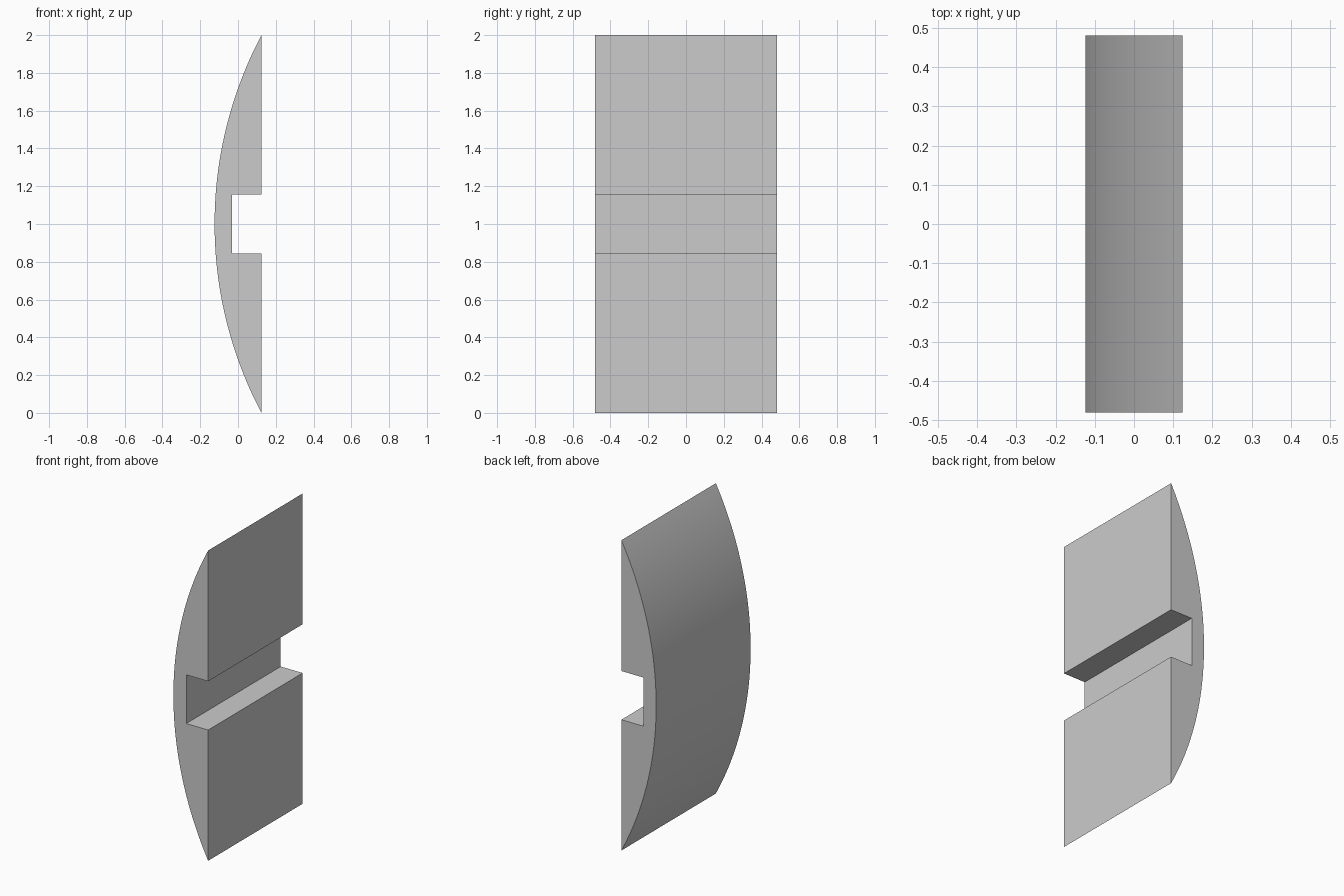
import bpy
import bmesh
import math
from mathutils import Vector

cube = bpy.data.objects.get("Cube")
if cube:
    bpy.data.objects.remove(cube, do_unlink=True)

HALF_X, HALF_Y, HALF_Z = 0.124, 0.481, 1.0
SLOT_HALF, SLOT_X = 0.157, -0.032
SEGMENTS = 64

# Plain grey material
grey = bpy.data.materials.new("light_grey")
grey.use_nodes = True
colour = (0.6, 0.6, 0.6, 1.0)
grey.diffuse_color = colour
grey.node_tree.nodes["Principled BSDF"].inputs["Base Color"].default_value = colour

# Profile: a circular arc on the right, a flat slotted face on the left
sagitta = 2 * HALF_X
radius = (HALF_Z ** 2 + sagitta ** 2) / (2 * sagitta)
sweep = math.asin(HALF_Z / radius)
profile = []
for i in range(SEGMENTS + 1):
    a = sweep * (2 * i / SEGMENTS - 1)
    profile.append((radius - HALF_X - radius * math.cos(a), 1 + radius * math.sin(a)))
profile += [(HALF_X, 1 + SLOT_HALF), (SLOT_X, 1 + SLOT_HALF),
            (SLOT_X, 1 - SLOT_HALF), (HALF_X, 1 - SLOT_HALF)]

# Extrude the profile from front to back
bm = bmesh.new()
front = bm.faces.new([bm.verts.new((x, -HALF_Y, z)) for x, z in profile])
result = bmesh.ops.extrude_face_region(bm, geom=[front], use_keep_orig=True)
back = [g for g in result["geom"] if isinstance(g, bmesh.types.BMVert)]
bmesh.ops.translate(bm, verts=back, vec=Vector((0, 2 * HALF_Y, 0)))
bmesh.ops.recalc_face_normals(bm, faces=bm.faces)

mesh = bpy.data.meshes.new("slotted_curved_block")
bm.to_mesh(mesh)
bm.free()
mesh.materials.append(grey)
block = bpy.data.objects.new("slotted_curved_block", mesh)
bpy.context.collection.objects.link(block)

# Smooth arc with crisp edges
bpy.ops.object.select_all(action="DESELECT")
block.select_set(True)
bpy.context.view_layer.objects.active = block
bpy.ops.object.shade_smooth_by_angle(angle=math.radians(20))
